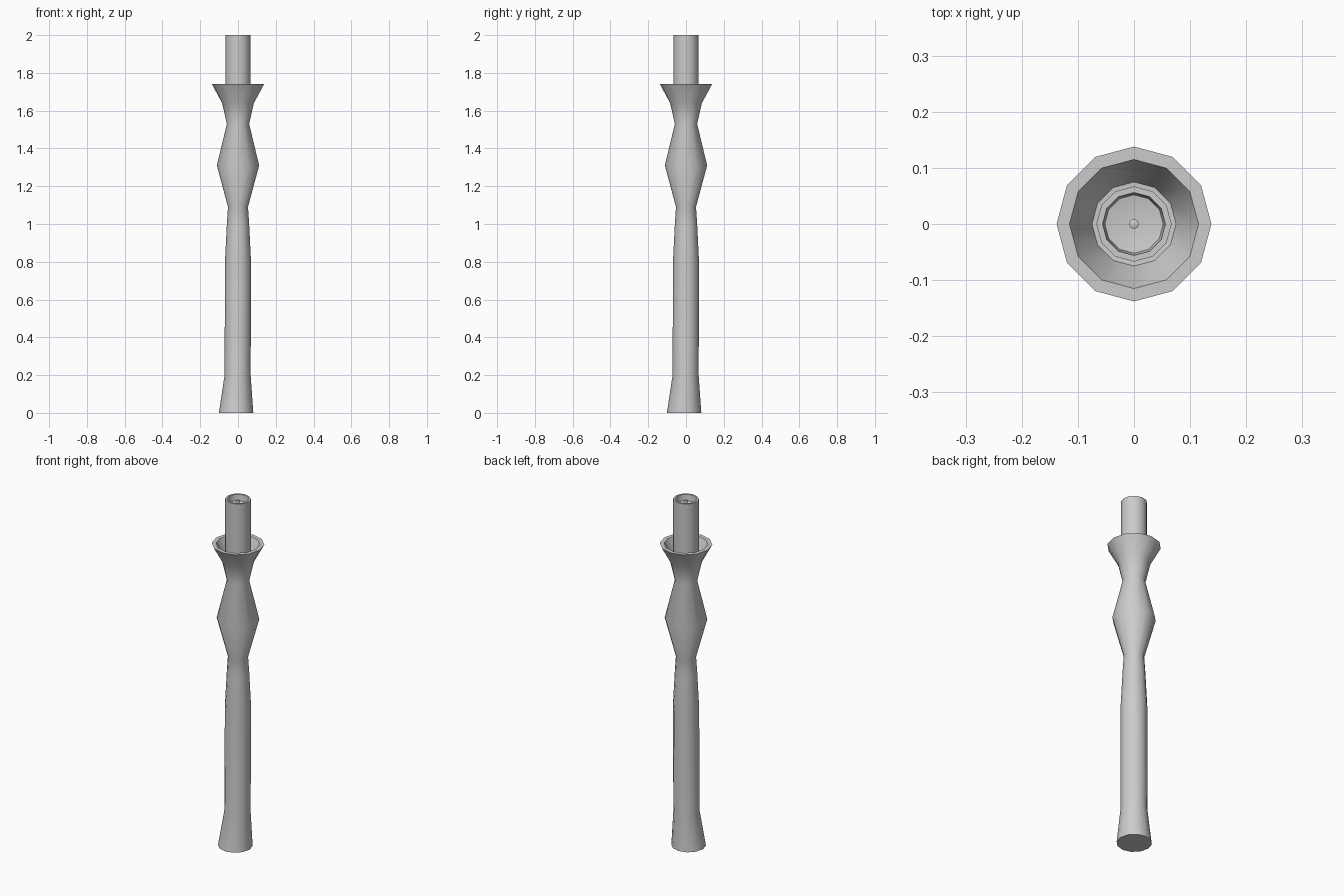
import bpy, bmesh, math

if "Cube" in bpy.data.objects:
    bpy.data.objects.remove(bpy.data.objects["Cube"])

SIDES = 12

def lathe(name, profile, sides=SIDES):
    """Loft rings of (radius, z, sideways shift); radius 0 closes to a point."""
    bm = bmesh.new()
    rings = []
    for r, z, s in profile:
        if r == 0:
            rings.append([bm.verts.new((s, s, z))] * sides)
        else:
            rings.append([bm.verts.new((s + r * math.cos(2 * math.pi * i / sides),
                                        s + r * math.sin(2 * math.pi * i / sides), z))
                          for i in range(sides)])
    for a, b in zip(rings, rings[1:]):
        for i in range(sides):
            j = (i + 1) % sides
            bm.faces.new(list(dict.fromkeys((a[i], a[j], b[j], b[i]))))
    bmesh.ops.recalc_face_normals(bm, faces=bm.faces)
    mesh = bpy.data.meshes.new(name)
    bm.to_mesh(mesh)
    bm.free()
    ob = bpy.data.objects.new(name, mesh)
    bpy.context.collection.objects.link(ob)
    bpy.ops.object.select_all(action='DESELECT')
    ob.select_set(True)
    bpy.context.view_layer.objects.active = ob
    bpy.ops.object.shade_smooth_by_angle(angle=math.radians(50))
    return ob

# Turned handle flaring into an open drip cup; the foot is slightly off axis
lathe("holder", [
    (0, 0, -0.01), (0.091, 0, -0.01), (0.069, 0.2, -0.002), (0.069, 0.8, 0),
    (0.059, 1.0, 0), (0.053, 1.09, 0), (0.112, 1.31, 0), (0.059, 1.53, 0),
    (0.084, 1.64, 0), (0.138, 1.74, 0), (0.115, 1.74, 0), (0.075, 1.655, 0),
    (0, 1.65, 0)])

# Candle with a hollowed top
lathe("candle", [
    (0, 1.645, 0), (0.067, 1.645, 0), (0.067, 2.0, 0), (0.056, 2.0, 0),
    (0.052, 1.965, 0), (0, 1.955, 0)])

# Wick
lathe("wick", [(0, 1.95, 0), (0.009, 1.95, 0), (0.009, 1.993, 0), (0, 1.997, 0)], 8)
